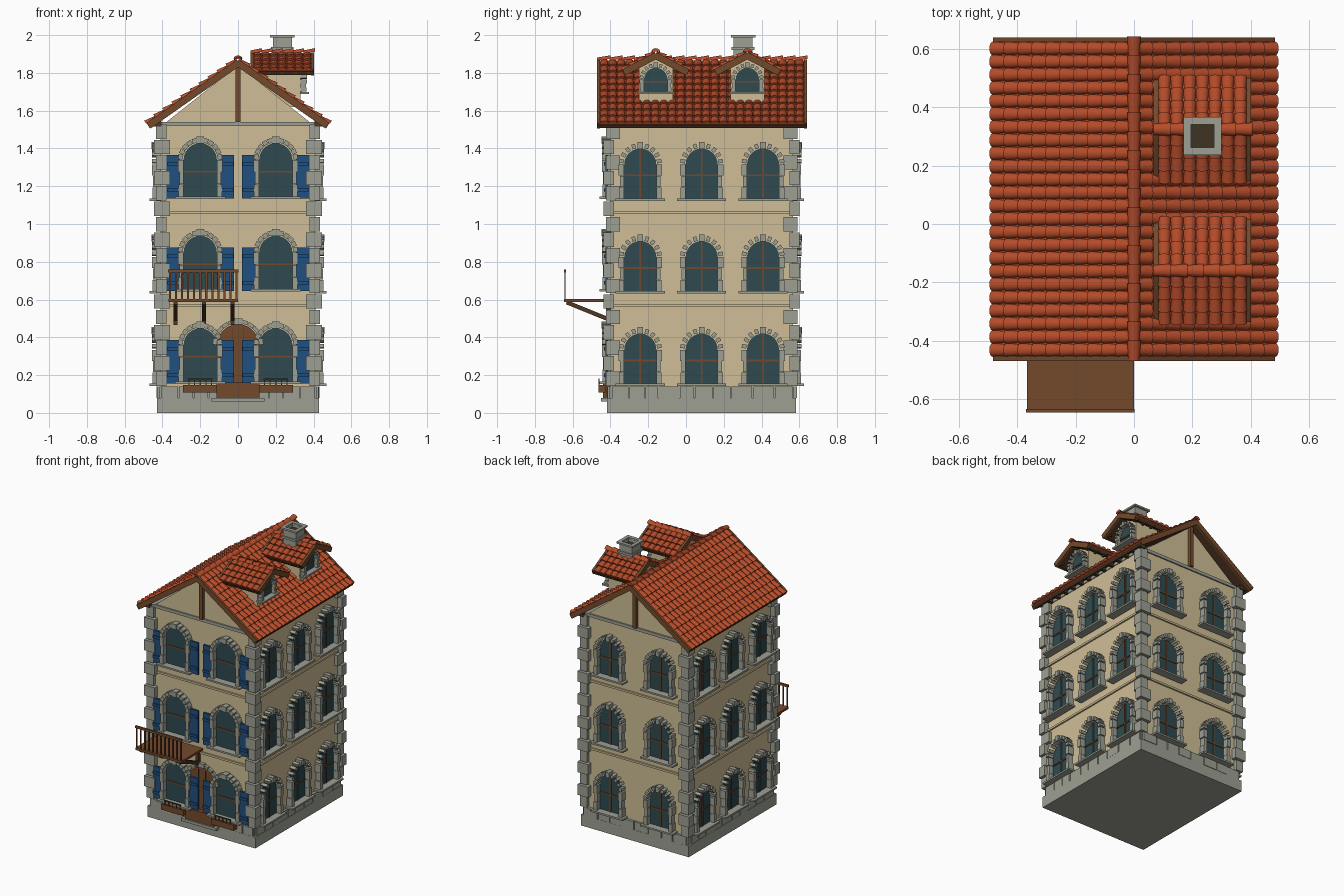
import bpy, bmesh, math, random
from mathutils import Matrix, Vector

if "Cube" in bpy.data.objects:
    bpy.data.objects.remove(bpy.data.objects["Cube"])

random.seed(4)
T = Matrix.Translation
I = Matrix.Identity(4)
lin = lambda c: ((c / 255 + 0.055) / 1.055) ** 2.4
mats = {}
for n, c in {"plaster": (207, 190, 150), "stone": (157, 160, 148), "roof_tile": (182, 76, 42),
             "shutter_blue": (32, 80, 128), "glass": (46, 74, 80), "wood": (116, 74, 44),
             "dark_wood": (78, 54, 34), "soot": (62, 52, 34)}.items():
    mats[n] = bpy.data.materials.new(n)
    mats[n].diffuse_color = (*[lin(v) for v in c], 1)
parts = {}


def part(name, mat):
    return parts.setdefault(name, (mat, bmesh.new()))[1]


def box(name, mat, c, s, M=I):
    bmesh.ops.create_cube(part(name, mat), size=1, matrix=M @ T(c) @ Matrix.Diagonal((*s, 1)))


def prism(name, mat, pts, y0, y1, M=I):
    bm = part(name, mat)
    a, b = ([bm.verts.new(M @ Vector((x, y, z))) for x, z in pts] for y in (y0, y1))
    bm.faces.new(a)
    bm.faces.new(b[::-1])
    for i in range(len(pts)):
        j = (i + 1) % len(pts)
        bm.faces.new((a[i], b[i], b[j], a[j]))


def arch(hw, z0, spring, n=12):
    return [(-hw, z0), (hw, z0)] + [(hw * math.cos(math.pi * k / n), spring + hw * math.sin(math.pi * k / n))
                                    for k in range(n + 1)]


def stone_arch(name, M, hw, spring, n, r, tang, deep):
    for k in range(n):
        a = math.pi * (k + 0.5) / n
        key = k == n // 2
        R = M @ T((0, 0, spring)) @ Matrix.Rotation(-a, 4, 'Y')
        box(name, "stone", (hw + r / 2 + 0.004, deep / 2, 0),
            (r * (1.5 if key else 1), deep + 0.006 * key, tang * (1.5 if key else 1)), R)


def window(name, M, hw, z0, spring, n=9, tang=0.02, vertical=True, k=1):
    prism(name + "_glass", "glass", arch(hw, z0, spring), -0.005, 0.006, M)
    mid = (z0 + spring + hw) / 2 - 0.01
    box(name + "_glazing_bars", "wood", (0, 0.008, mid), (2 * hw, 0.008, 0.009), M)
    if vertical:
        box(name + "_glazing_bars", "wood", (0, 0.008, (z0 + spring + hw) / 2), (0.009, 0.008, spring + hw - z0), M)
    h = (spring - z0) / 3
    for s in (-1, 1):
        for i in range(3):
            w = (0.028, 0.022, 0.03)[i] * k
            box(name + "_jambs", "stone", (s * (hw + w / 2), 0.02 * k, z0 + h * (i + 0.5)),
                (w, (0.044, 0.038, 0.048)[i] * k, h * 0.97), M)
    stone_arch(name + "_arch_stones", M, hw, spring, n, 0.025 * k, tang, 0.045 * k)
    box(name + "_sills", "stone", (0, 0.028 * k, z0 - 0.006), (2 * hw + 0.09 * k, 0.06 * k, 0.012), M)


def slope(origin, d, pitch):
    d, z = Vector(d), Vector((0, 0, 1))
    Y = d * math.cos(pitch) - z * math.sin(pitch)
    Z = d * math.sin(pitch) + z * math.cos(pitch)
    R = Matrix((Y.cross(Z), Y, Z)).transposed().to_4x4()
    return T(origin) @ R


def tiles(name, M, length, run, cols, rows, n=6):
    bm, p, h = part(name, "roof_tile"), length / cols, run / rows
    for i in range(cols):
        for j in range(rows):
            x = -length / 2 + (i + 0.5) * p
            rings = [[bm.verts.new(M @ Vector((x + r * math.cos(math.pi * k / n), y,
                                               lift + 0.8 * r * math.sin(math.pi * k / n))))
                      for k in range(n + 1)]
                     for y, r, lift in ((j * h, 0.42 * p, 0), ((j + 1) * h + 0.004, 0.52 * p, 0.008))]
            for k in range(n):
                bm.faces.new((rings[0][k], rings[0][k + 1], rings[1][k + 1], rings[1][k]))
            bm.faces.new(rings[1])


def roof(name, centre, axis, length, half, drop, cols, rows, caps):
    ax = Vector(axis)
    out = Vector((-ax.y, ax.x, 0))
    run, pitch = math.hypot(half, drop), math.atan2(drop, half)
    for s in (-1, 1):
        M = slope(centre, out * s, pitch)
        box(name + "_deck", "dark_wood", (0, run / 2, -0.01), (length - 0.01, run, 0.02), M)
        box(name + "_tile_bed", "roof_tile", (0, run / 2, 0.002), (length - 0.02, run, 0.006), M)
        tiles(name + "_tiles", M, length - 0.03, run, cols, rows)
        for e in (-1, 1):
            box(name + "_verge_boards", "wood", (e * (length / 2 - 0.008), run / 2, -0.008), (0.016, run, 0.036), M)
        box(name + "_eave_boards", "dark_wood", (0, run - 0.004, -0.012), (length, 0.012, 0.022), M)
    M = slope(Vector(centre) - ax * length / 2 + Vector((0, 0, 0.004)), axis, 0)
    tiles(name + "_ridge_caps", M, 0.045, length, 1, caps)


# walls, floor bands, plinth
CY = 0.083
box("walls", "plaster", (0, CY, 0.8), (0.82, 0.966, 1.46))
for z in (0.57, 1.06):
    box("floor_bands", "plaster", (0, CY, z), (0.842, 0.988, 0.014))
box("plinth", "stone", (0, CY, 0.04), (0.86, 1.0, 0.08))
box("plinth_core", "stone", (0, CY, 0.11), (0.835, 0.98, 0.06))
box("top_beam", "stone", (0, CY, 1.53), (0.83, 0.985, 0.022))

# one frame per wall: local y points outwards
F = {"front": T((0, -0.40, 0)) @ Matrix.Rotation(math.pi, 4, 'Z'),
     "back": T((0, 0.566, 0)),
     "right": T((0.41, CY, 0)) @ Matrix.Rotation(-math.pi / 2, 4, 'Z'),
     "left": T((-0.41, CY, 0)) @ Matrix.Rotation(math.pi / 2, 4, 'Z')}
for side, M in F.items():
    wide = side in ("left", "right")
    half, x = (0.483 if wide else 0.41), 0
    x = -half
    while x < half - 0.03:      # plinth blocks
        w = min(random.uniform(0.07, 0.12), half - x)
        box("plinth_blocks", "stone", (x + w / 2, 0.005, 0.11), (w - 0.006, random.uniform(0.02, 0.034), 0.06), M)
        x += w
    for f in range(3):          # windows on every floor
        for c in ((-0.325, 0, 0.325) if wide else (-0.2, 0.2)):
            if side == "front":
                window("front_window", M @ T((c, 0, 0)), 0.088, 0.165 + 0.49 * f, 0.36 + 0.49 * f, 11, 0.026, False)
                for s in (-1, 1):
                    z = 0.27 + 0.49 * f
                    box("shutters", "shutter_blue", (c + s * 0.143, 0.02, z), (0.072, 0.014, 0.23), M)
                    for dz in (-0.07, 0.07):
                        box("shutter_rails", "shutter_blue", (c + s * 0.143, 0.03, z + dz), (0.068, 0.01, 0.018), M)
            else:
                window(side + "_window", M @ T((c, 0, 0)), 0.085, 0.155 + 0.49 * f, 0.335 + 0.49 * f)

# corner stones
for sx in (-1, 1):
    for y, sy in ((-0.40, -1), (0.566, 1)):
        for i in range(17):
            a, b = ((0.085, 0.055) if i % 2 else (0.055, 0.075))
            o = 0.036 if i % 2 else 0.024
            h = 1.39 / 17
            box("corner_stones", "stone", (sx * (0.41 + o - a / 2), y + sy * (o - b / 2), 0.14 + h * (i + 0.5)),
                (a, b, h - 0.006))

# gables with centre post
for y, s in ((-0.40, 1), (0.566, -1)):
    prism("gable_walls", "plaster", [(-0.385, 1.535), (0.385, 1.535), (0, 1.84)], y, y + s * 0.03)
    box("gable_posts", "wood", (0, y - s * 0.01, 1.69), (0.026, 0.03, 0.3))

# main roof and rafter ends
roof("roof", (0, 0.085, 1.862), (0, 1, 0), 1.11, 0.478, 0.335, 24, 10, 17)
for s in (-1, 1):
    for i in range(14):
        box("rafter_ends", "dark_wood", (s * 0.435, -0.42 + i * 0.0775, 1.53), (0.06, 0.022, 0.026))

# dormers
for y in (-0.16, 0.325):
    M = T((0.33, y, 0)) @ Matrix.Rotation(-math.pi / 2, 4, 'Z')
    prism("dormer_walls", "plaster", [(-0.09, 1.62), (0.09, 1.62), (0.09, 1.835), (0, 1.885), (-0.09, 1.835)],
          -0.22, 0, M)
    window("dormer_window", M, 0.062, 1.70, 1.765, 9, 0.016, False, 0.8)
    roof("dormer_roof", (0.235, y, 1.9), (1, 0, 0), 0.335, 0.172, 0.09, 7, 4, 6)
    for s in (-1, 1):
        for i in range(5):
            box("dormer_rafter_ends", "dark_wood", (0.1 + i * 0.068, y + s * 0.145, 1.805), (0.016, 0.05, 0.016))

# hollow chimney
C = T((0.235, 0.302, 0))
box("chimney_flue", "soot", (0, 0, 1.89), (0.082, 0.082, 0.16), C)
for k in range(4):
    R = C @ Matrix.Rotation(k * math.pi / 2, 4, 'Z')
    box("chimney_shaft", "stone", (0.045, 0, 1.89), (0.012, 0.102, 0.2), R)
    box("chimney_cap", "stone", (0.0525, 0.0125, 1.994), (0.025, 0.105, 0.012), R)
    box("chimney_collar", "stone", (0.052, 0, 1.93), (0.016, 0.12, 0.016), R)

# door, step, knob and window boxes
M = F["front"]
prism("door", "wood", arch(0.11, 0.085, 0.36), -0.005, 0.009, M)
box("door_kick_board", "wood", (0, 0.02, 0.12), (0.23, 0.04, 0.08), M)
for x in (-0.028, 0.028):
    box("door_grooves", "dark_wood", (x, 0.01, 0.3), (0.004, 0.004, 0.3), M)
stone_arch("door_arch_stones", M, 0.11, 0.36, 11, 0.02, 0.033, 0.02)
box("door_step", "stone", (0, 0.025, 0.07), (0.28, 0.05, 0.02), M)
bmesh.ops.create_icosphere(part("door_knob", "dark_wood"), subdivisions=2, radius=0.011, matrix=T((0.032, -0.417, 0.21)))
for x in (-0.2, 0.2):
    box("window_boxes", "wood", (x, 0.045, 0.127), (0.18, 0.036, 0.04), M)
    box("window_box_rails", "dark_wood", (x, 0.06, 0.178), (0.13, 0.006, 0.006), M)
    for i in range(5):
        box("window_box_rails", "dark_wood", (x - 0.06 + 0.03 * i, 0.06, 0.16), (0.006, 0.006, 0.036), M)

# balcony
box("balcony_floor", "wood", (-0.184, -0.523, 0.594), (0.368, 0.245, 0.016))
box("balcony_handrail", "wood", (-0.184, -0.641, 0.752), (0.372, 0.012, 0.016))
for i in range(12):
    box("balcony_balusters", "wood", (-0.36 + i * 0.032, -0.641, 0.67), (0.011, 0.007, 0.15))
for x in (-0.33, -0.18, -0.03):
    box("balcony_brackets", "dark_wood", (0, 0, 0), (0.022, 0.23, 0.022),
        T((x, -0.525, 0.542)) @ Matrix.Rotation(-0.385, 4, 'X'))
    box("balcony_brackets", "dark_wood", (x, -0.412, 0.525), (0.022, 0.024, 0.12))

# build the objects
for name, (mat, bm) in parts.items():
    if not name.endswith(("_tiles", "_caps")):
        bmesh.ops.recalc_face_normals(bm, faces=bm.faces[:])
    else:
        for f in bm.faces:
            f.smooth = True
    me = bpy.data.meshes.new(name)
    bm.to_mesh(me)
    bm.free()
    if name.endswith(("_tiles", "_caps")):
        me.set_sharp_from_angle(angle=math.radians(45))
    me.materials.append(mats[mat])
    bpy.context.collection.objects.link(bpy.data.objects.new(name, me))

for m in bpy.data.materials:
    if m.users and not m.is_grease_pencil:
        m.use_nodes = True
        m.node_tree.nodes["Principled BSDF"].inputs["Base Color"].default_value = m.diffuse_color
